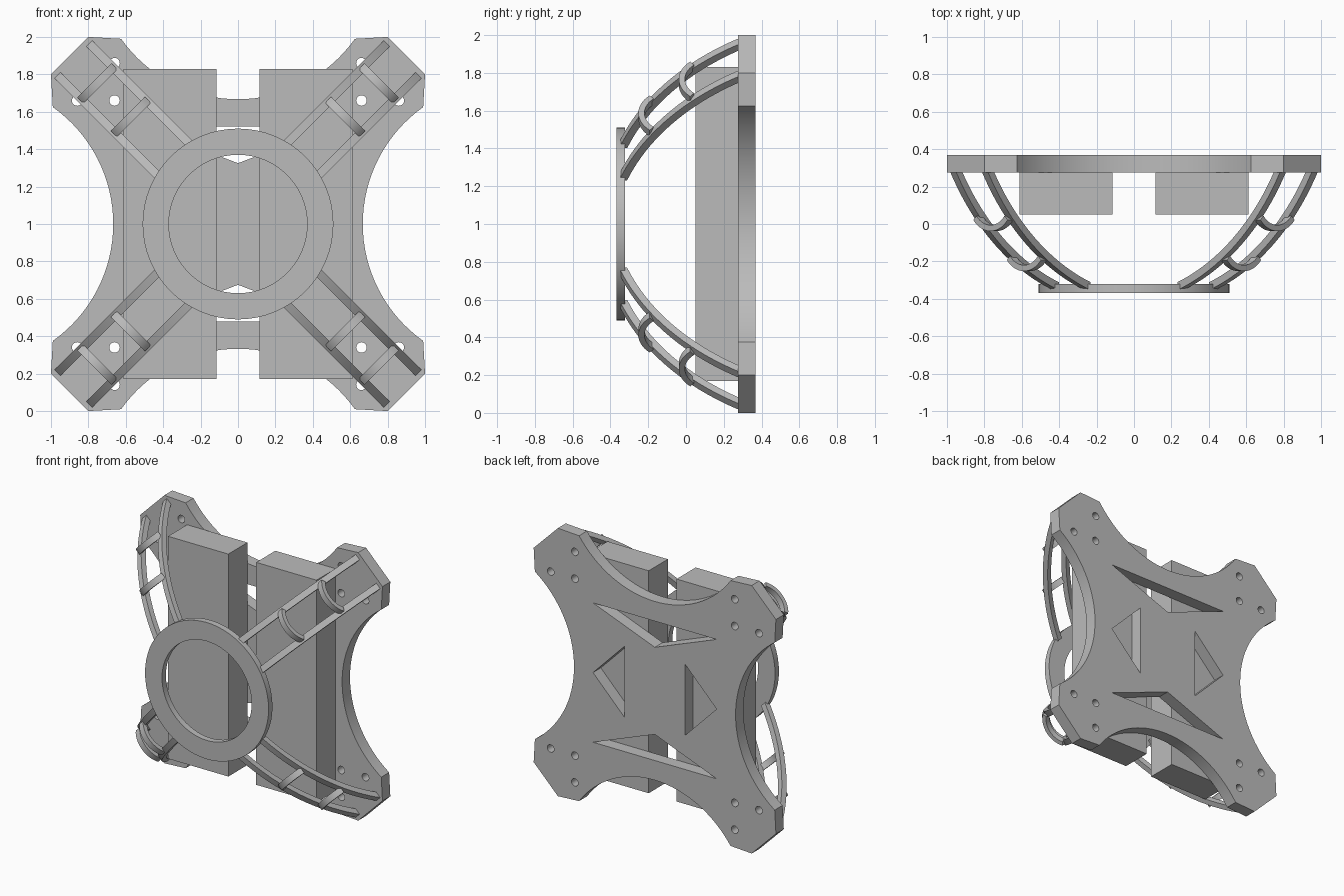
import bpy, bmesh, math
from mathutils import Matrix, Vector

if "Cube" in bpy.data.objects:
    bpy.data.objects.remove(bpy.data.objects["Cube"])

grey = bpy.data.materials.new("mid_grey")
grey.diffuse_color = (0.5, 0.5, 0.5, 1)
grey.use_nodes = True
grey.node_tree.nodes["Principled BSDF"].inputs["Base Color"].default_value = grey.diffuse_color
MID = Vector((0, 0, 1))
UP, BACK = Vector((0, 0, 1)), Vector((0, 1, 0))


def prism(name, loops, depth, ax, ay, origin):
    """Extrude closed 2D loops (first is the outline, the rest are holes) evenly about a plane."""
    cu = bpy.data.curves.new(name, 'CURVE')
    cu.dimensions, cu.fill_mode, cu.extrude = '2D', 'BOTH', depth / 2
    for pts in loops:
        sp = cu.splines.new('POLY')
        sp.points.add(len(pts) - 1)
        for p, (x, y) in zip(sp.points, pts):
            p.co = (x, y, 0, 1)
        sp.use_cyclic_u = True
    ob = bpy.data.objects.new(name, cu)
    bpy.context.collection.objects.link(ob)
    bpy.ops.object.select_all(action='DESELECT')
    bpy.context.view_layer.objects.active = ob
    ob.select_set(True)
    bpy.ops.object.convert(target='MESH')
    ob = bpy.context.view_layer.objects.active
    m = Matrix((ax, ay, ax.cross(ay))).transposed().to_4x4()
    m.translation = origin
    bm = bmesh.new()
    bm.from_mesh(ob.data)
    bmesh.ops.remove_doubles(bm, verts=bm.verts, dist=1e-5)
    bm.transform(m)
    bmesh.ops.recalc_face_normals(bm, faces=bm.faces)
    bm.to_mesh(ob.data)
    bm.free()
    ob.data.materials.clear()
    ob.data.materials.append(grey)
    bpy.ops.object.shade_smooth_by_angle(angle=math.radians(30))
    return ob


def arc(cx, cy, r, a0, a1, n):
    return [(cx + r * math.cos(a0 + (a1 - a0) * i / n),
             cy + r * math.sin(a0 + (a1 - a0) * i / n)) for i in range(n + 1)]


def circle(cx, cy, r, n):
    return arc(cx, cy, r, 0, math.tau, n)[:-1]


def front_prism(name, loops, y0, y1):
    return prism(name, loops, y1 - y0, Vector((1, 0, 0)), UP, MID + BACK * (y0 + y1) / 2)


# Back plate: four scooped sides, clipped corners, bolt holes and triangular windows
R, HALF, SAG = 0.766, 0.625, 0.333
swing = math.asin(HALF / R)
side = arc(1 - SAG + R, 0, R, math.pi + swing, math.pi - swing, 32) + [(1, 0.8), (0.8, 1)]
outline = []
for k in range(4):
    c, s = round(math.cos(k * math.pi / 2)), round(math.sin(k * math.pi / 2))
    outline += [(c * x - s * y, s * x + c * y) for x, y in side]
loops = [outline]
for sx in (-1, 1):
    for sz in (-1, 1):
        for hx, hz in ((0.66, 0.66), (0.86, 0.66), (0.66, 0.86)):
            loops.append(circle(sx * hx, sz * hz, 0.028, 20))
    loops.append([(sx * 0.51, 0), (sx * 0.25, 0.265), (sx * 0.25, -0.265)])
    loops.append([(-0.51, sx * 0.52), (0.51, sx * 0.52), (0, sx * 0.325)])
front_prism("back_plate", loops, 0.275, 0.368)

# Two upright blocks on the front of the plate
for s in (-1, 1):
    x0, x1 = s * 0.115, s * 0.613
    front_prism("block", [[(x0, -0.83), (x1, -0.83), (x1, 0.83), (x0, 0.83)]], 0.05, 0.276)

# Front ring
front_prism("front_ring", [circle(0, 0, 0.51, 64), circle(0, 0, 0.37, 64)], -0.368, -0.322)

# Four curved ladder legs joining ring and plate
CY, RO, RI = 1.018, 1.45, 1.41


def rib_arc(r, start, end, n=20):
    return arc(0, CY, r, -math.acos(start / r), -math.acos(end / r), n)


# the outer curve meets the plate face, the inner one stops at the same depth
plate_r = [math.sqrt(r * r - (CY - 0.28) ** 2) for r in (RO, RI)]
rib = rib_arc(RO, 0.47, plate_r[0]) + rib_arc(RI, 0.47, plate_r[1])[::-1]
for k in range(4):
    a = math.pi / 4 + k * math.pi / 2
    out = Vector((math.cos(a), 0, math.sin(a)))
    across = out.cross(BACK)
    for s in (-1, 1):
        prism("leg_rib", [rib], 0.045, out, BACK, MID + across * s * 0.12)
    # bowed rungs
    for r, y in ((1.063, 0.022), (0.81, -0.192)):
        w, sag = 0.13, 0.06
        br = (w * w + sag * sag) / (2 * sag)
        h = math.asin(w / br)
        bow = arc(0, y - sag + br, br, -math.pi / 2 - h, -math.pi / 2 + h, 14)
        bow += arc(0, y - sag + br, br - 0.032, -math.pi / 2 + h, -math.pi / 2 - h, 14)
        prism("leg_rung", [bow], 0.045, across, BACK, MID + out * r)
